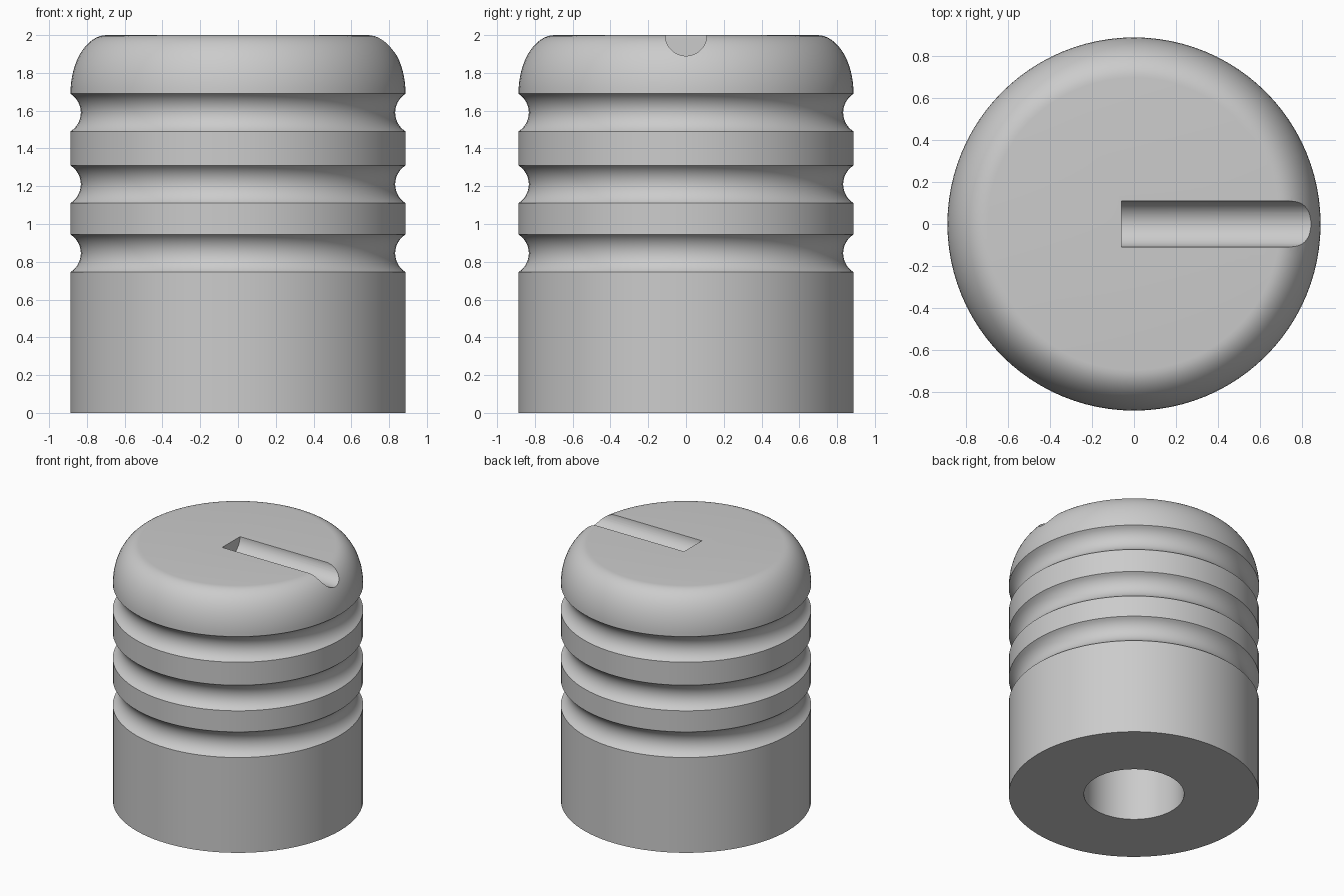
import bpy
import bmesh
import math
from mathutils import Vector

if "Cube" in bpy.data.objects:
    bpy.data.objects.remove(bpy.data.objects["Cube"], do_unlink=True)

RADIUS, HEIGHT, SEGMENTS = 0.887, 2.0, 96
BORE_RADIUS, BORE_DEPTH = 0.355, 1.1
GROOVES = (0.745, 1.11, 1.49)
GROOVE_WIDTH, GROOVE_DEPTH = 0.2, 0.055
DOME_START, FLAT_RADIUS = 1.69, 0.695
SLOT_RADIUS, SLOT_START = 0.11, -0.06


def groove_points(z0, steps=12):
    """Circular arc cut into the side wall, from bottom lip to top lip."""
    half = GROOVE_WIDTH / 2
    r = (half ** 2 + GROOVE_DEPTH ** 2) / (2 * GROOVE_DEPTH)
    span = math.asin(half / r)
    for i in range(steps + 1):
        a = span * (2 * i / steps - 1)
        depth = r * math.cos(a) - (r - GROOVE_DEPTH)
        yield RADIUS - depth, z0 + half + r * math.sin(a)


def dome_points(steps=16):
    """Elliptical shoulder up to the flat top."""
    for i in range(1, steps + 1):
        a = math.pi / 2 * i / steps
        yield (FLAT_RADIUS + (RADIUS - FLAT_RADIUS) * math.cos(a),
               DOME_START + (HEIGHT - DOME_START) * math.sin(a))


def lathe(name, profile):
    """Spin a closed half section around z."""
    bm = bmesh.new()
    verts = [bm.verts.new((r, 0, z)) for r, z in profile]
    edges = [bm.edges.new(pair) for pair in zip(verts, verts[1:])]
    bmesh.ops.spin(bm, geom=verts + edges, cent=Vector(), axis=Vector((0, 0, 1)),
                   angle=math.tau, steps=SEGMENTS, use_duplicate=False)
    bmesh.ops.remove_doubles(bm, verts=bm.verts, dist=0.0005)
    bmesh.ops.recalc_face_normals(bm, faces=bm.faces)
    mesh = bpy.data.meshes.new(name)
    bm.to_mesh(mesh)
    bm.free()
    obj = bpy.data.objects.new(name, mesh)
    bpy.context.collection.objects.link(obj)
    return obj


# Knob body: blind bore, side wall with grooves, domed shoulder, flat top
profile = [(0, BORE_DEPTH), (BORE_RADIUS, BORE_DEPTH), (BORE_RADIUS, 0), (RADIUS, 0)]
for z in GROOVES:
    profile += groove_points(z)
profile += dome_points()
profile.append((0, HEIGHT))
knob = lathe("knob_body", profile)

# Pointer slot: round-bottomed channel from the centre out through the shoulder
slot_length = 1.2
bpy.ops.mesh.primitive_cylinder_add(
    vertices=48, radius=SLOT_RADIUS, depth=slot_length,
    location=(SLOT_START + slot_length / 2, 0, HEIGHT), rotation=(0, math.pi / 2, 0))
cutter = bpy.context.object
cutter.name = "slot_cutter"
cutter.hide_render = True

cut = knob.modifiers.new("pointer_slot", "BOOLEAN")
cut.operation, cut.solver, cut.object = "DIFFERENCE", "EXACT", cutter
bpy.ops.object.select_all(action="DESELECT")
knob.select_set(True)
bpy.context.view_layer.objects.active = knob
bpy.ops.object.modifier_apply(modifier=cut.name)
bpy.data.objects.remove(cutter, do_unlink=True)

# Single grey finish
grey = bpy.data.materials.new("plain_grey")
grey.use_nodes = True
colour = (0.6, 0.6, 0.6, 1)
grey.diffuse_color = colour
grey.node_tree.nodes["Principled BSDF"].inputs["Base Color"].default_value = colour
knob.data.materials.clear()
knob.data.materials.append(grey)
bpy.ops.object.shade_smooth_by_angle(angle=math.radians(30))
